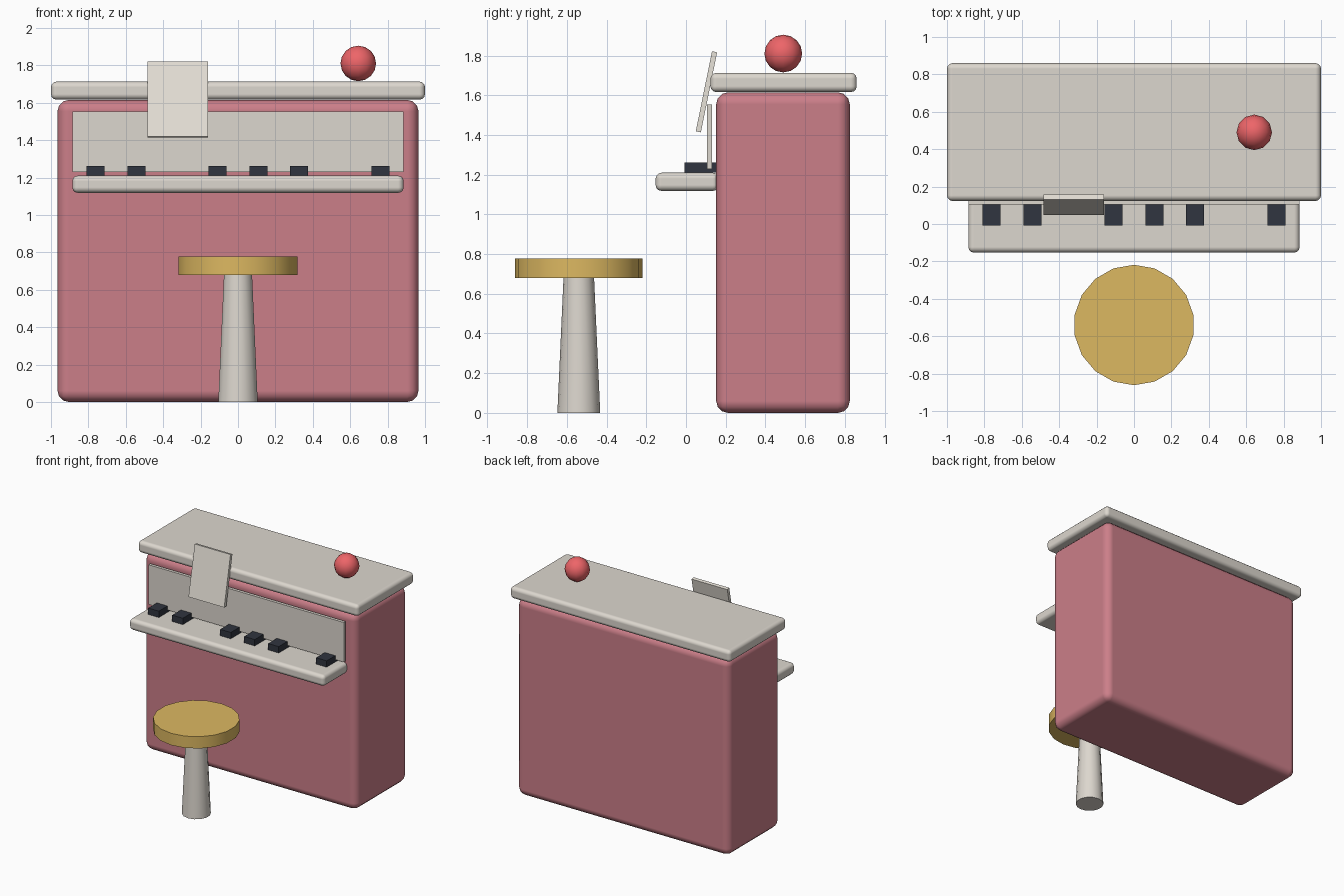
import bpy
from math import radians

if "Cube" in bpy.data.objects:
    bpy.data.objects.remove(bpy.data.objects["Cube"])


def material(name, r, g, b):
    m = bpy.data.materials.new(name)
    m.diffuse_color = (r, g, b, 1)
    m.use_nodes = True
    m.node_tree.nodes["Principled BSDF"].inputs["Base Color"].default_value = m.diffuse_color
    return m


PINK = material("pink_paint", 0.60, 0.21, 0.25)
CREAM = material("cream", 0.72, 0.68, 0.62)
PAPER = material("paper", 0.80, 0.76, 0.69)
DARK = material("dark", 0.03, 0.035, 0.05)
GOLD = material("gold_cushion", 0.72, 0.48, 0.12)
RED = material("red", 0.85, 0.13, 0.14)


def finish(name, mat):
    o = bpy.context.object
    o.name = name
    o.data.materials.append(mat)
    return o


def box(name, x, y, z, mat, bevel=0, tilt=0):
    """Box from (min, max) ranges, optionally rounded or tilted about x."""
    mid = [(a + b) / 2 for a, b in (x, y, z)]
    bpy.ops.mesh.primitive_cube_add(size=1, location=mid, rotation=(tilt, 0, 0))
    o = finish(name, mat)
    o.scale = [b - a for a, b in (x, y, z)]
    bpy.ops.object.transform_apply(location=False, rotation=False, scale=True)
    if bevel:
        bpy.ops.object.shade_smooth()
        b = o.modifiers.new("rounding", 'BEVEL')
        b.width = bevel
        b.segments = 3
        b.harden_normals = True
    return o


def cone(name, sides, r1, r2, y, z0, z1, mat):
    bpy.ops.mesh.primitive_cone_add(vertices=sides, radius1=r1, radius2=r2, depth=z1 - z0,
                                    location=(0, y, (z0 + z1) / 2))
    o = finish(name, mat)
    bpy.ops.object.shade_smooth_by_angle(angle=radians(40))
    return o


# Cabinet, lid and key shelf
box("cabinet", (-0.965, 0.965), (0.152, 0.825), (0, 1.615), PINK, 0.06)
box("lid", (-1, 1), (0.123, 0.86), (1.616, 1.713), CREAM, 0.03)
box("key_shelf", (-0.886, 0.886), (-0.153, 0.165), (1.118, 1.21), CREAM, 0.03)

# Panel behind the keys
box("key_panel", (-0.886, 0.886), (0.105, 0.13), (1.229, 1.554), CREAM)

# Black keys in a gapped row
for i, slot in enumerate((-3.5, -2.5, -0.5, 0.5, 1.5, 3.5)):
    x = slot * 0.2175
    box(f"black_key_{i + 1}", (x - 0.048, x + 0.048), (-0.007, 0.16), (1.21, 1.262), DARK)

# Leaning music sheet
box("music_sheet", (-0.484, -0.16), (0.09, 0.116), (1.412, 1.823), PAPER, tilt=-0.2)

# Stool
cone("stool_seat", 18, 0.322, 0.322, -0.54, 0.68, 0.777, GOLD)
cone("stool_leg", 14, 0.108, 0.077, -0.54, 0, 0.68, CREAM)

# Ball on the lid
bpy.ops.mesh.primitive_uv_sphere_add(segments=12, ring_count=8, radius=0.095,
                                     location=(0.643, 0.49, 1.81))
finish("ball", RED)
bpy.ops.object.shade_smooth()
